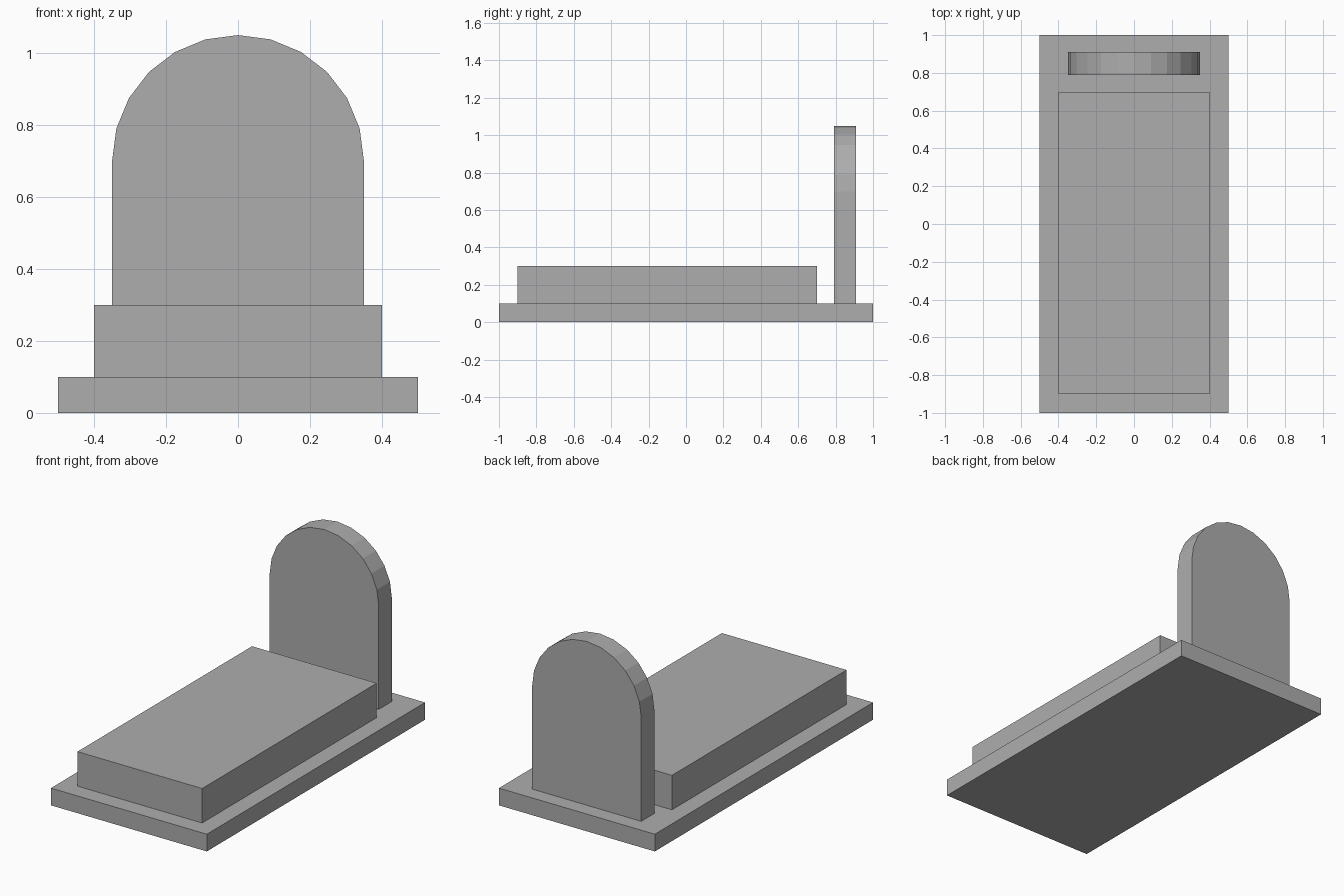
import bpy, bmesh, math

if "Cube" in bpy.data.objects:
    bpy.data.objects.remove(bpy.data.objects["Cube"])

stone = bpy.data.materials.new("grey stone")
stone.diffuse_color = (0.42, 0.42, 0.42, 1)
stone.use_nodes = True
stone.node_tree.nodes["Principled BSDF"].inputs["Base Color"].default_value = stone.diffuse_color


def extrude_profile(name, points, direction):
    """Make a solid by extruding a flat outline along a direction."""
    mesh = bpy.data.meshes.new(name)
    bm = bmesh.new()
    face = bm.faces.new([bm.verts.new(p) for p in points])
    result = bmesh.ops.extrude_face_region(bm, geom=[face], use_keep_orig=True)
    verts = [v for v in result["geom"] if isinstance(v, bmesh.types.BMVert)]
    bmesh.ops.translate(bm, verts=verts, vec=direction)
    bmesh.ops.recalc_face_normals(bm, faces=bm.faces)
    bm.to_mesh(mesh)
    bm.free()
    mesh.materials.append(stone)
    obj = bpy.data.objects.new(name, mesh)
    bpy.context.collection.objects.link(obj)
    return obj


def slab(name, half_width, y0, y1, z0, z1):
    w = half_width
    outline = [(-w, y0, z0), (w, y0, z0), (w, y1, z0), (-w, y1, z0)]
    return extrude_profile(name, outline, (0, 0, z1 - z0))


# Stepped base
slab("base_slab", 0.5, -1.0, 1.0, 0.0, 0.1)
slab("grave_cover", 0.4, -0.9, 0.7, 0.1, 0.3)

# Upright headstone with a twelve-sided half-round top
RADIUS, SPRING, SIDES = 0.35, 0.7, 12
outline = [(-RADIUS, 0.79, 0.1), (RADIUS, 0.79, 0.1)]
for i in range(SIDES + 1):
    a = math.pi * i / SIDES
    outline.append((RADIUS * math.cos(a), 0.79, SPRING + RADIUS * math.sin(a)))
extrude_profile("headstone", outline, (0, 0.12, 0))
